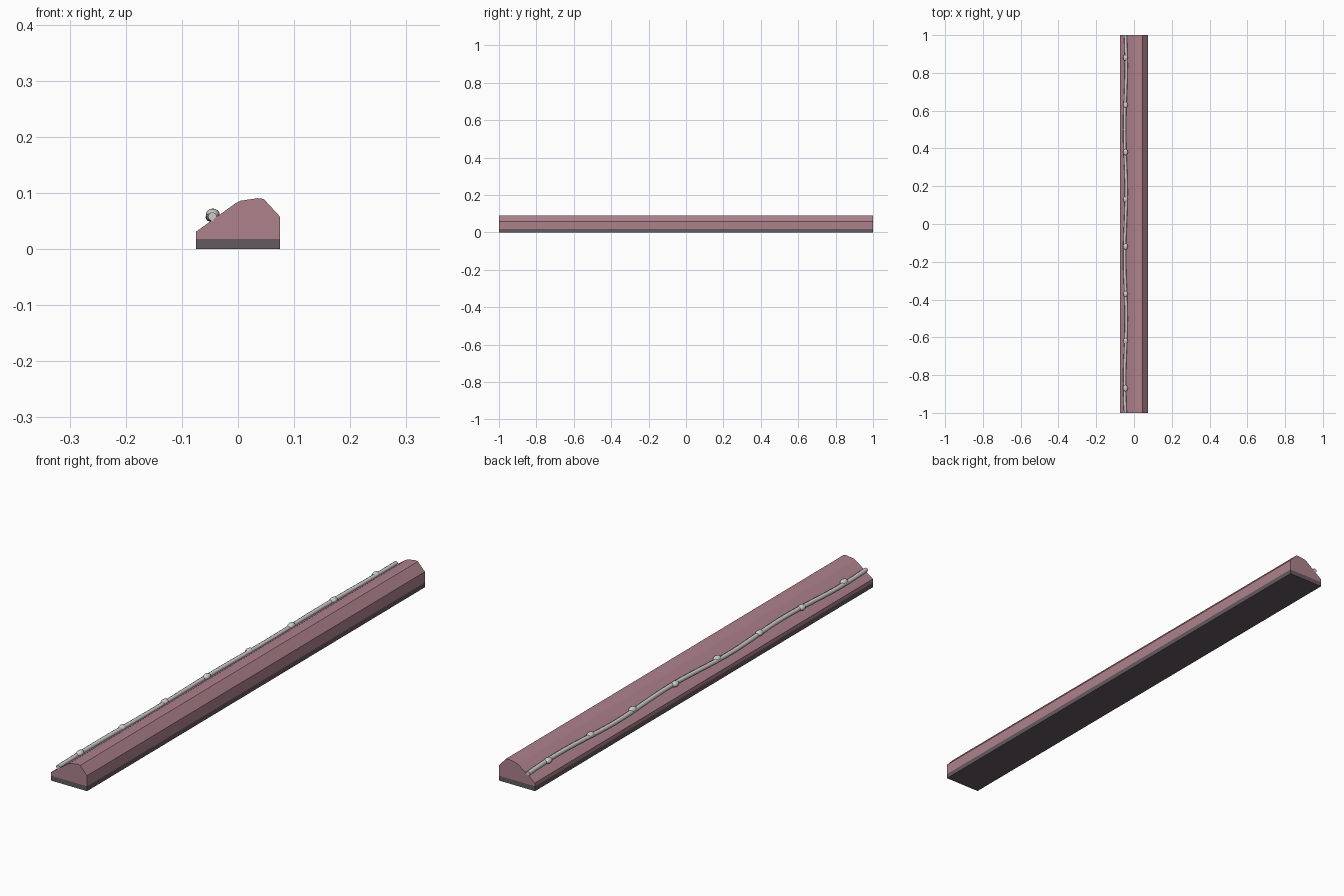
import bpy, bmesh, math

if "Cube" in bpy.data.objects:
    bpy.data.objects.remove(bpy.data.objects["Cube"])


def material(name, color):
    m = bpy.data.materials.new(name)
    m.diffuse_color = (*color, 1)
    m.use_nodes = True
    m.node_tree.nodes["Principled BSDF"].inputs["Base Color"].default_value = m.diffuse_color
    return m


def extrude_profile(name, profile, mat):
    # Closed x/z outline swept along y from -1 to 1
    bm = bmesh.new()
    face = bm.faces.new([bm.verts.new((x, -1, z)) for x, z in profile])
    ext = bmesh.ops.extrude_face_region(bm, geom=[face], use_keep_orig=True)
    verts = [g for g in ext["geom"] if isinstance(g, bmesh.types.BMVert)]
    bmesh.ops.translate(bm, verts=verts, vec=(0, 2, 0))
    bmesh.ops.recalc_face_normals(bm, faces=bm.faces)
    me = bpy.data.meshes.new(name)
    bm.to_mesh(me)
    bm.free()
    me.materials.append(mat)
    ob = bpy.data.objects.new(name, me)
    bpy.context.collection.objects.link(ob)
    return ob


def smooth(ob, angle):
    bpy.ops.object.select_all(action='DESELECT')
    ob.select_set(True)
    bpy.context.view_layer.objects.active = ob
    bpy.ops.object.shade_smooth_by_angle(angle=math.radians(angle))


pink = material("dusty_pink", (0.42, 0.22, 0.26))
dark = material("dark_mauve", (0.13, 0.10, 0.12))

# Dark bottom strip and sloped moulding body
W, BASE = 0.0745, 0.018
extrude_profile("base_strip", [(-W, 0), (W, 0), (W, BASE), (-W, BASE)], dark)
body = extrude_profile("moulding_body", [
    (-W, BASE), (W, BASE), (W, 0.058), (0.046, 0.089),
    (0.035, 0.0905), (0.005, 0.086), (-0.005, 0.081), (-W, 0.031)], pink)
smooth(body, 30)


# Wavy cord lying on the slope
def cord_point(y):
    x = -0.0455 + 0.0045 * math.sin(2 * math.pi * y / 0.67)
    z = 0.059 + 0.0025 * math.sin(2 * math.pi * y / 0.67 + 0.5)
    return x, y, z


curve = bpy.data.curves.new("cord", 'CURVE')
curve.dimensions = '3D'
curve.bevel_depth = 0.008
curve.bevel_resolution = 2
curve.use_fill_caps = True
spline = curve.splines.new('POLY')
N = 64
spline.points.add(N)
for i, p in enumerate(spline.points):
    p.co = (*cord_point(-1 + 2 * i / N), 1)
    p.radius = 1
cord = bpy.data.objects.new("cord", curve)
bpy.context.collection.objects.link(cord)
bpy.context.view_layer.objects.active = cord
cord.select_set(True)
bpy.ops.object.select_all(action='DESELECT')
cord.select_set(True)
bpy.ops.object.convert(target='MESH')
smooth(bpy.context.object, 50)

# Knots spaced evenly along the cord
for i in range(8):
    y = -0.87 + 0.25 * i
    bpy.ops.mesh.primitive_uv_sphere_add(segments=12, ring_count=8, radius=1,
                                         location=(-0.045, y, 0.0615))
    knot = bpy.context.object
    knot.name = f"cord_knot_{i + 1}"
    knot.scale = (0.0125, 0.0175, 0.0105)
    smooth(knot, 60)
